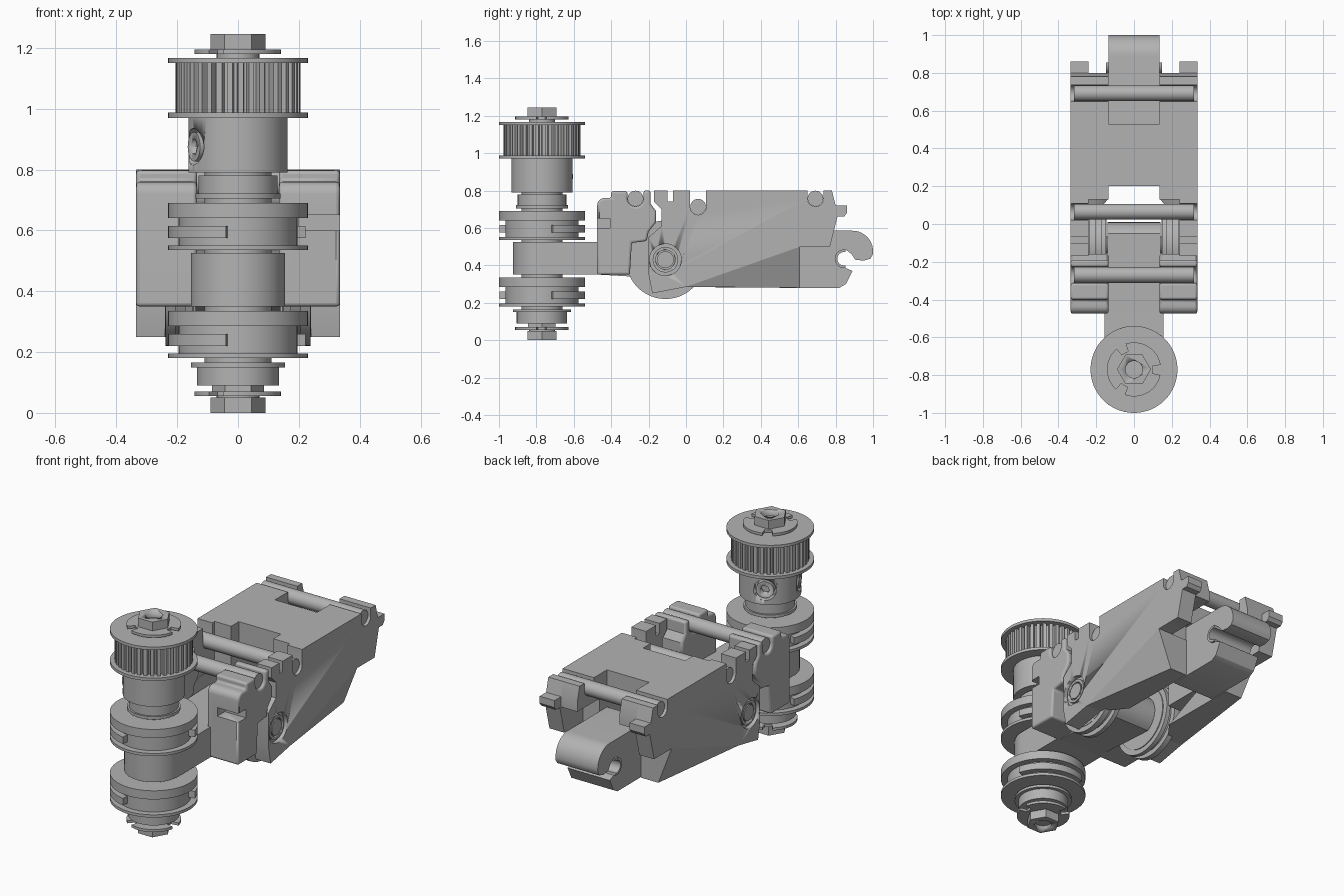
import bpy, bmesh
from math import sin, cos, radians, pi
from mathutils import Matrix, Vector

cube = bpy.data.objects.get("Cube")
if cube:
    bpy.data.objects.remove(cube)

GREY = (0.45, 0.45, 0.45, 1)
mat = bpy.data.materials.new("plain grey")
mat.use_nodes = True
mat.diffuse_color = GREY
mat.node_tree.nodes["Principled BSDF"].inputs["Base Color"].default_value = GREY


def finish(name, bm, bevel=0):
    """Turn a bmesh into a shaded, coloured object."""
    bmesh.ops.recalc_face_normals(bm, faces=bm.faces[:])
    mesh = bpy.data.meshes.new(name)
    bm.to_mesh(mesh)
    bm.free()
    ob = bpy.data.objects.new(name, mesh)
    bpy.context.collection.objects.link(ob)
    mesh.materials.append(mat)
    if bevel:
        mod = ob.modifiers.new("rounding", "BEVEL")
        mod.width, mod.segments, mod.angle_limit = bevel, 3, radians(40)
    bpy.ops.object.select_all(action="DESELECT")
    ob.select_set(True)
    bpy.context.view_layer.objects.active = ob
    bpy.ops.object.shade_smooth_by_angle(angle=radians(30))
    return ob


def arc(u, v, r, start, end, n=12):
    steps = [radians(start + (end - start) * i / n) for i in range(n + 1)]
    return [(u + r * cos(a), v + r * sin(a)) for a in steps]


def prism(bm, pts, low, high, axis="x"):
    """Extrude an outline along x (points are y, z) or z (points are x, y)."""
    place = (lambda p, h: (h, *p)) if axis == "x" else (lambda p, h: (*p, h))
    a = [bm.verts.new(place(p, low)) for p in pts]
    b = [bm.verts.new(place(p, high)) for p in pts]
    bm.faces.new(a)
    bm.faces.new(b[::-1])
    for i in range(len(pts)):
        j = (i + 1) % len(pts)
        bm.faces.new((a[i], a[j], b[j], b[i]))


def plate(name, pts, low, high, bevel=0, axis="x"):
    bm = bmesh.new()
    prism(bm, pts, low, high, axis)
    return finish(name, bm, bevel)


def pair(name, pts, low, high, bevel=0):
    for side, s in (("left", 1), ("right", -1)):
        plate(f"{side}_{name}", pts, s * low, s * high, bevel)


def cut(ob, cutter):
    mod = ob.modifiers.new("cut", "BOOLEAN")
    mod.object, mod.operation, mod.solver = cutter, "DIFFERENCE", "EXACT"
    cutter.hide_render = True
    cutter.hide_viewport = True
    cutter.display_type = "WIRE"


SHAFT = -0.77


def disc(name, z0, z1, r, sides=64):
    return plate(name, arc(0, SHAFT, r, 0, 360 - 360 / sides, sides - 1), z0, z1, axis="z")


def sector(name, z0, z1, inner, outer, start, end):
    pts = arc(0, SHAFT, outer, start, end, 24) + arc(0, SHAFT, inner, end, start, 24)
    return plate(name, pts, z0, z1, axis="z")


# Vertical shaft: nuts, washers, bearings
disc("shaft", 0.02, 1.2, 0.07)
disc("shaft_spacer_low", 0.15, 0.36, 0.11)
disc("shaft_spacer_high", 0.52, 0.8, 0.11)
disc("lower_neck_nut", 0.06, 0.1, 0.085, 6)
disc("lower_bearing", 0.09, 0.15, 0.135)
disc("lower_bearing_flange", 0.15, 0.165, 0.155)
disc("upper_bearing_flange", 0.705, 0.722, 0.14)
disc("upper_bearing", 0.722, 0.78, 0.13)
bore = disc("nut_bore", -0.05, 0.035, 0.045, 32)
top_bore = disc("top_nut_bore", 1.21, 1.3, 0.045, 32)
cut(disc("bottom_nut", 0, 0.05, 0.09, 6), bore)
cut(disc("top_nut", 1.195, 1.245, 0.09, 6), top_bore)
for z in (0.055, 1.18):
    disc("clip_core", z, z + 0.015, 0.1)
    for a in (0, 120, 240):
        sector("clip_washer", z, z + 0.015, 0.09, 0.143, a + 10, a + 108)

# Grooved pulleys with raised wall segments
for word, z in (("lower", 0.18), ("upper", 0.535)):
    disc(word + "_pulley_core", z, z + 0.15, 0.195)
    disc(word + "_pulley_bottom_rim", z, z + 0.016, 0.23)
    disc(word + "_pulley_top_rim", z + 0.105, z + 0.155, 0.23)
    for a in (15, 158):
        sector(word + "_pulley_wall", z + 0.04, z + 0.08, 0.15, 0.23, a, a + 102)

# Toothed belt wheel with collar and set screws
collar = disc("wheel_collar", 0.79, 0.975, 0.163)
for a in (115, 205):
    turn = Matrix.Translation((0, SHAFT, 0.875)) @ Matrix.Rotation(radians(a), 4, "Z") \
        @ Matrix.Rotation(pi / 2, 4, "Y")
    for name, r, depth, out, sides in (("screw_hole", 0.06, 0.1, 0.16, 32),
                                       ("screw_head", 0.048, 0.06, 0.13, 32),
                                       ("screw_socket", 0.025, 0.08, 0.17, 6)):
        bm = bmesh.new()
        bmesh.ops.create_cone(bm, cap_ends=True, segments=sides, radius1=r, radius2=r,
                              depth=depth, matrix=turn @ Matrix.Translation((0, 0, out)))
        ob = finish(name, bm)
        if name == "screw_hole":
            cut(collar, ob)
        elif name == "screw_head":
            head = ob
        else:
            cut(head, ob)
teeth = []
for i in range(36):
    for k, r in ((0, 0.205), (5, 0.205), (6, 0.182), (9, 0.182)):
        teeth += arc(0, SHAFT, r, i * 10 + k, 0, 1)[:1]
plate("toothed_wheel", teeth, 0.98, 1.16, axis="z")
for z in (0.97, 1.15):
    disc("wheel_flange", z, z + 0.017, 0.23)

# Swing arm from shaft boss to hinge
HY, HZ = -0.11, 0.43
disc("arm_boss", 0.35, 0.525, 0.155)
plate("arm", [(SHAFT, 0.35), (-0.46, 0.35), (-0.46, 0.525), (SHAFT, 0.525)], -0.155, 0.155)
plate("arm_hinge", [(-0.46, 0.525), (-0.46, 0.35)] + arc(HY, HZ, 0.12, -60, 60), -0.14, 0.14)


def rod(name, y, z, r, low, high):
    return plate(name, arc(y, z, r, 0, 352.5, 47), low, high)


# Hinge sheaves and axle
rod("hinge_axle", HY, HZ, 0.045, -0.325, 0.325)
for s in (1, -1):
    for name, r, a, b in (("core", 0.18, 0.145, 0.24), ("inner_rim", 0.21, 0.15, 0.175),
                          ("outer_rim", 0.21, 0.205, 0.238)):
        rod("sheave_" + name, HY, HZ, r, s * a, s * b)

# Cross rods
RODS = ((-0.27, 0.757), (0.065, 0.713), (0.692, 0.757))
for y, z in RODS:
    rod("cross_rod", y, z, 0.042, -0.318, 0.318)


def seat(index, end):
    """Open-topped round groove for a cross rod, traced from back to front."""
    y, z = RODS[index]
    return [(y + 0.043, 0.8)] + arc(y, z, 0.043, 0, -180) + [(y - 0.043, end)]


# Housing side walls
upper_back = [(0.77, 0.5), (0.81, 0.66), (0.845, 0.66), (0.86, 0.68), (0.86, 0.72),
              (0.8, 0.72), (0.78, 0.8)] + seat(2, 0.8)
wall = ([(-0.18, 0.25), (0, 0.285), (0.61, 0.5)] + upper_back + seat(1, 0.8)
        + [(-0.07, 0.8), (-0.07, 0.74), (-0.1, 0.74), (-0.1, 0.8), (-0.17, 0.8), (-0.17, 0.74),
           (-0.13, 0.7), (-0.13, 0.61), (-0.2, 0.55), (-0.2, 0.35)])
for side, s in (("left", 1), ("right", -1)):
    ob = plate(side + "_side_wall", wall, s * 0.24, s * 0.335)
    cut(ob, rod("pin_recess", HY, HZ, 0.085, s * 0.31, s * 0.36))
    ring = rod(side + "_pin_ring", HY, HZ, 0.068, s * 0.3, s * 0.325)
    cut(ring, rod("ring_bore", HY, HZ, 0.052, s * 0.29, s * 0.36))
    # Tapered lower edge
    bm = bmesh.new()
    for x, y, z in ((0.335, 0, 0.285), (0.335, 0.61, 0.5), (0.25, 0.61, 0.28),
                    (0.14, 0.13, 0.283), (0.14, 0.61, 0.28), (0.14, 0.61, 0.5), (0.24, 0, 0.285)):
        bm.verts.new((s * x, y, z))
    bmesh.ops.convex_hull(bm, input=bm.verts[:])
    finish(side + "_lower_taper", bm)

# Inner housing and top deck
inner = ([(0.13, 0.4), (0.6, 0.4), (0.6, 0.66), (0.8, 0.66), (0.8, 0.72), (0.78, 0.8)]
         + seat(2, 0.8) + [(0.13, 0.8)])
pair("inner_housing", inner, 0.135, 0.25)
plate("top_deck", [(0.2, 0.68), (0.53, 0.68), (0.53, 0.8), (0.2, 0.8)], -0.14, 0.14)

# Front hinge blocks
front = ([(-0.475, 0.35), (-0.3, 0.35), (-0.29, 0.52), (-0.21, 0.53), (-0.2, 0.58), (-0.16, 0.63),
          (-0.16, 0.69), (-0.19, 0.73), (-0.19, 0.8)] + seat(0, 0.797)
         + [(-0.4, 0.797), (-0.4, 0.76)] + arc(-0.435, 0.72, 0.04, 90, 180, 6))
pair("front_block", front, 0.135, 0.335, 0.012)
notch = plate("notch_cutter", [(-0.5, 0.6), (-0.405, 0.6), (-0.405, 0.65), (-0.5, 0.65)], 0.2, 0.4)
cut(bpy.data.objects["left_front_block"], notch)

# Rear hook latch
hook = ([(0.5, 0.28), (0.82, 0.28), (0.855, 0.3), (0.89, 0.37)]
        + arc(0.845, 0.435, 0.05, 280, 80)
        + [(0.885, 0.46), (0.905, 0.43), (0.95, 0.425), (0.985, 0.435)]
        + arc(0.89, 0.475, 0.11, -10, 90) + [(0.53, 0.585), (0.5, 0.55)])
latch = plate("hook_latch", hook, -0.135, 0.135)
liner = arc(0.845, 0.435, 0.05, 80, 280) + arc(0.845, 0.435, 0.036, 280, 80)
plate("hook_liner", liner, -0.147, 0.147)
